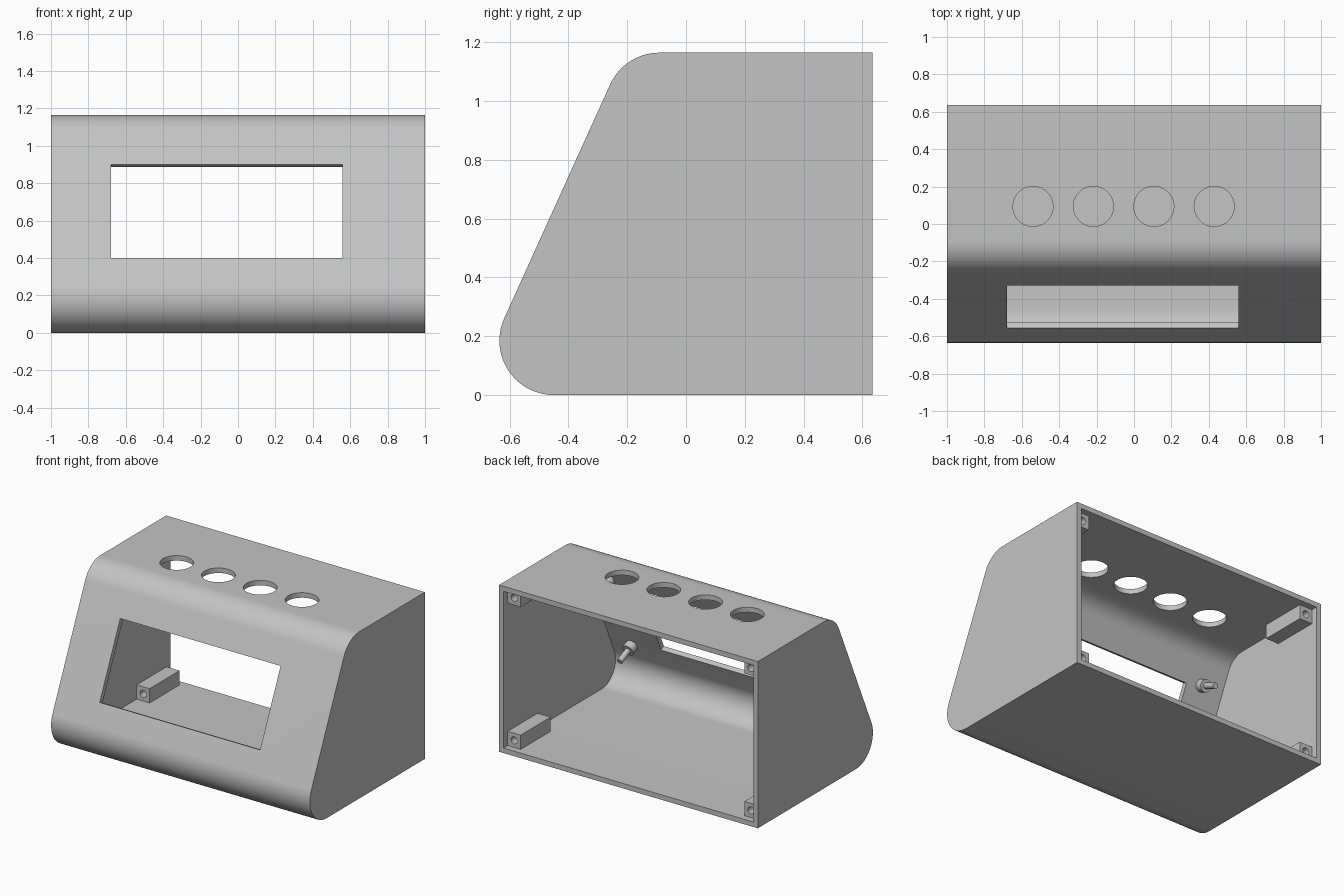
import bpy, bmesh, math
from math import radians, sin, cos
from mathutils import Vector, Matrix

if "Cube" in bpy.data.objects:
    bpy.data.objects.remove(bpy.data.objects["Cube"])

WALL = 0.035
BACK = 0.635
RADIUS = 0.185
LOW = Vector((-0.45, RADIUS))      # centre of lower front rounding (y, z)
HIGH = Vector((-0.09, 0.98))       # centre of upper front rounding
SLOPE = (HIGH - LOW).normalized()
OUT = Vector((-SLOPE.y, SLOPE.x))  # outward normal of the sloped panel
TILT = math.atan2(OUT.y, OUT.x)

grey = bpy.data.materials.new("light grey plastic")
grey.use_nodes = True
COLOUR = (0.55, 0.55, 0.55, 1)
grey.diffuse_color = COLOUR
grey.node_tree.nodes["Principled BSDF"].inputs["Base Color"].default_value = COLOUR


def finish(name, bm):
    bmesh.ops.recalc_face_normals(bm, faces=bm.faces)
    mesh = bpy.data.meshes.new(name)
    bm.to_mesh(mesh)
    bm.free()
    mesh.materials.append(grey)
    obj = bpy.data.objects.new(name, mesh)
    bpy.context.collection.objects.link(obj)
    return obj


def activate(obj):
    bpy.ops.object.select_all(action='DESELECT')
    obj.select_set(True)
    bpy.context.view_layer.objects.active = obj


def prism(name, inset, back, half_width):
    """Rounded wedge side profile, extruded across x."""
    steps = 20
    points = [Vector((back, inset))]
    for centre, a, b in ((LOW, radians(270), TILT), (HIGH, TILT, radians(90))):
        for i in range(steps + 1):
            t = a + (b - a) * i / steps
            points.append(centre + (RADIUS - inset) * Vector((cos(t), sin(t))))
    points.append(Vector((back, HIGH.y + RADIUS - inset)))
    bm = bmesh.new()
    face = bm.faces.new([bm.verts.new((-half_width, p.x, p.y)) for p in points])
    new = bmesh.ops.extrude_face_region(bm, geom=[face])["geom"]
    bmesh.ops.translate(bm, vec=(2 * half_width, 0, 0),
                        verts=[v for v in new if isinstance(v, bmesh.types.BMVert)])
    return finish(name, bm)


def box(name, centre, size, angle=0):
    bm = bmesh.new()
    bmesh.ops.create_cube(bm, size=1, matrix=Matrix.Translation(centre)
                          @ Matrix.Rotation(angle, 4, 'X') @ Matrix.Diagonal((*size, 1)))
    return finish(name, bm)


def cylinder(name, start, axis, radius, length, sides=48):
    axis = Vector(axis).normalized()
    turn = axis.to_track_quat('Z', 'Y').to_matrix().to_4x4()
    bm = bmesh.new()
    bmesh.ops.create_cone(bm, cap_ends=True, segments=sides, radius1=radius,
                          radius2=radius, depth=length,
                          matrix=Matrix.Translation(Vector(start) + axis * length / 2) @ turn)
    return finish(name, bm)


def cut(obj, cutter):
    mod = obj.modifiers.new("cut", 'BOOLEAN')
    mod.operation = 'DIFFERENCE'
    mod.solver = 'EXACT'
    mod.object = cutter
    activate(obj)
    bpy.ops.object.modifier_apply(modifier=mod.name)
    bpy.data.objects.remove(cutter)


def smooth(obj):
    activate(obj)
    bpy.ops.object.shade_smooth_by_angle(angle=radians(30))


def on_panel(x, z, depth=0):
    """Point on the sloped panel at height z, sunk inward by depth."""
    edge = LOW + OUT * RADIUS
    p = edge + SLOPE * ((z - edge.y) / SLOPE.y) - OUT * depth
    return Vector((x, p.x, p.y))


# Hollow case, open at the back
case = prism("case", 0, BACK, 1)
cut(case, prism("cavity", WALL, BACK + 0.1, 1 - WALL))

# Display window, square to the sloped panel
cut(case, box("window_cutter", on_panel(-0.06, 0.65), (1.24, 0.2, 0.5 / SLOPE.y),
              TILT - math.pi))

# Row of button holes in the top
for i in range(4):
    cut(case, cylinder("button_cutter", (-0.54 + i * 0.323, 0.094, 1.05),
                       (0, 0, 1), 0.107, 0.2, 64))
smooth(case)

# Screw posts in the corners, set in from the back edge
POST, POST_LENGTH, RECESS = 0.1, 0.33, 0.045
TOP = HIGH.y + RADIUS
for side, sx in (("left", 1), ("right", -1)):
    for level, z in (("lower", WALL + POST / 2), ("upper", TOP - WALL - POST / 2)):
        x = sx * (1 - WALL - POST / 2)
        y = BACK - RECESS - POST_LENGTH / 2
        post = box(f"{level}_{side}_screw_post", (x, y, z), (POST, POST_LENGTH, POST))
        cut(post, cylinder("screw_cutter", (x, y - 0.3, z), (0, 1, 0), 0.025, 0.6, 24))
        smooth(post)

# Stepped mounting pegs behind the panel
INWARD = (0, -OUT.x, -OUT.y)
for side, sx in (("left", 1), ("right", -1)):
    for level, z in (("lower", 0.365), ("upper", 0.92)):
        foot = on_panel(sx * 0.795, z, WALL)
        smooth(cylinder(f"{level}_{side}_peg_base", foot, INWARD, 0.042, 0.05, 32))
        smooth(cylinder(f"{level}_{side}_peg_pin", foot, INWARD, 0.02, 0.15, 24))
